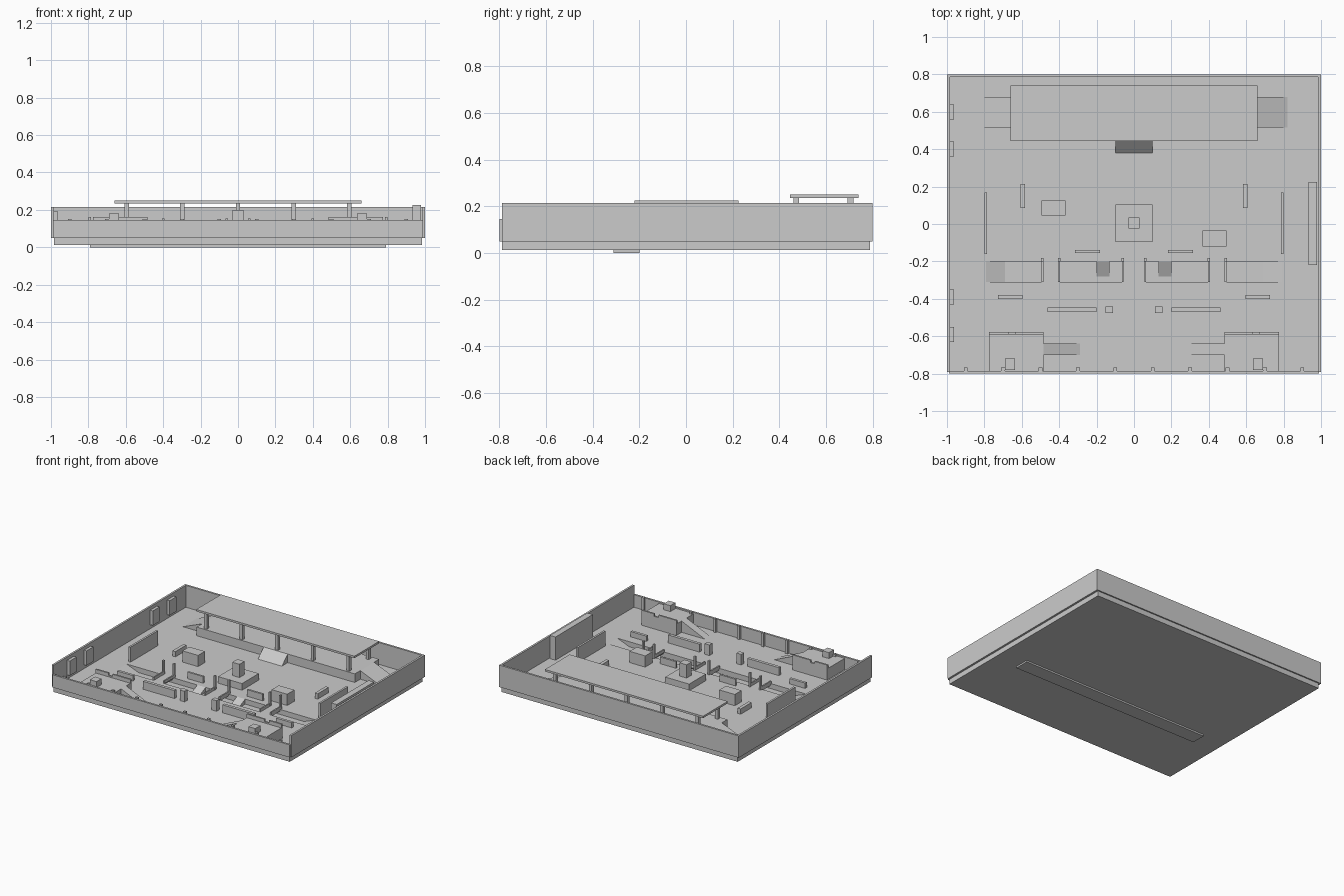
import bpy, bmesh

if "Cube" in bpy.data.objects:
    bpy.data.objects.remove(bpy.data.objects["Cube"])

FLOOR = 0.05


def mesh_object(name, verts, faces):
    me = bpy.data.meshes.new(name)
    me.from_pydata(verts, [], faces)
    bm = bmesh.new()
    bm.from_mesh(me)
    bmesh.ops.recalc_face_normals(bm, faces=bm.faces)
    bm.to_mesh(me)
    bm.free()
    ob = bpy.data.objects.new(name, me)
    bpy.context.collection.objects.link(ob)
    return ob


def box(name, x0, x1, y0, y1, z0, z1):
    v = [(x, y, z) for x in (x0, x1) for y in (y0, y1) for z in (z0, z1)]
    f = [(0, 1, 3, 2), (4, 6, 7, 5), (0, 4, 5, 1), (2, 3, 7, 6), (0, 2, 6, 4), (1, 5, 7, 3)]
    return mesh_object(name, v, f)


def ramp(name, axis, high, low, a, b, z0, z1):
    """Wedge running along axis from its high end to its low end; a..b is its width."""
    prof = [(high, z0), (low, z0), (high, z1)]
    if axis == 'x':
        v = [(p, w, z) for w in (a, b) for p, z in prof]
    else:
        v = [(w, p, z) for w in (a, b) for p, z in prof]
    f = [(0, 1, 2), (3, 5, 4), (0, 3, 4, 1), (1, 4, 5, 2), (2, 5, 3, 0)]
    return mesh_object(name, v, f)


def pair(name, x0, x1, *rest):
    box(name + "_left", -x1, -x0, *rest)
    box(name + "_right", x0, x1, *rest)


# Floor slab with the trench cut through it
slab = box("floor_slab", -0.985, 0.985, -0.79, 0.79, 0.012, FLOOR)
cutter = box("trench_cutter", -0.79, 0.79, -0.31, -0.20, -0.1, 0.2)
cutter.hide_render = True
mod = slab.modifiers.new("trench", 'BOOLEAN')
mod.operation = 'DIFFERENCE'
mod.solver = 'EXACT'
mod.object = cutter
bpy.context.view_layer.objects.active = slab
bpy.ops.object.modifier_apply(modifier=mod.name)
bpy.data.objects.remove(cutter)
box("trench_floor", -0.79, 0.79, -0.31, -0.20, 0.0, 0.012)

# Trench bridges, ramps, rails and posts
for n, x0, x1 in (("left", -0.49, -0.405), ("middle", -0.06, 0.06), ("right", 0.405, 0.49)):
    box("bridge_" + n, x0, x1, -0.31, -0.20, 0.036, FLOOR)
for s in (-1, 1):
    ramp("trench_end_ramp", 'x', s * 0.79, s * 0.69, -0.31, -0.20, 0.012, FLOOR)
    a, b = sorted((s * 0.13, s * 0.20))
    ramp("trench_side_ramp", 'y', -0.20, -0.28, a, b, 0.012, FLOOR)
    for x in (0.06, 0.40, 0.49):
        box("bridge_rail", s * x - 0.005, s * x + 0.005, -0.31, -0.20, FLOOR, 0.072)
        box("bridge_post", s * x - 0.006, s * x + 0.006, -0.20, -0.182, FLOOR, 0.155)

# Outer walls
pair("side_wall", 0.985, 1.0, -0.79, 0.79, FLOOR, 0.215)
box("back_wall", -1.0, 1.0, 0.785, 0.80, FLOOR, 0.215)
box("front_wall", -0.99, 0.99, -0.80, -0.785, FLOOR, 0.145)
for i in range(10):
    x = -0.9 + 0.2 * i
    box("front_wall_pillar", x - 0.01, x + 0.01, -0.785, -0.768, FLOOR, 0.152)

# Panels on the left wall, big panel on the right wall
for y in (0.60, 0.40, -0.39, -0.59):
    box("wall_panel", -0.985, -0.963, y - 0.04, y + 0.04, 0.08, 0.19)
box("tall_screen", 0.932, 0.978, -0.22, 0.225, FLOOR, 0.225)

# Rear platform with canopy and ramps
box("rear_platform", -0.66, 0.66, 0.45, 0.74, FLOOR, 0.115)
box("canopy", -0.66, 0.66, 0.445, 0.74, 0.235, 0.25)
for i in range(5):
    x = -0.594 + 0.297 * i
    for y in (0.473, 0.705):
        box("canopy_post", x - 0.012, x + 0.012, y - 0.0125, y + 0.0125, 0.115, 0.235)
for s in (-1, 1):
    ramp("platform_side_ramp", 'x', s * 0.66, s * 0.82, 0.515, 0.68, FLOOR, 0.115)
ramp("platform_front_ramp", 'y', 0.45, 0.38, -0.10, 0.10, FLOOR, 0.115)

# Front corner platforms with notched parapet, crate and ramp
pair("corner_platform", 0.485, 0.775, -0.785, -0.59, FLOOR, 0.135)
pair("parapet_base", 0.485, 0.775, -0.59, -0.577, FLOOR, 0.145)
pair("parapet_inner", 0.485, 0.635, -0.59, -0.577, 0.145, 0.163)
pair("parapet_outer", 0.67, 0.775, -0.59, -0.577, 0.145, 0.163)
pair("corner_crate", 0.635, 0.69, -0.78, -0.72, 0.135, 0.18)
for s in (-1, 1):
    ramp("corner_ramp", 'x', s * 0.485, s * 0.29, -0.70, -0.64, FLOOR, 0.135)

# Centre pedestal
box("pedestal_base", -0.10, 0.10, -0.095, 0.105, FLOOR, 0.10)
box("pedestal_column", -0.03, 0.03, -0.025, 0.035, 0.10, 0.20)

# Cover blocks and low walls
box("crate_left", -0.495, -0.365, 0.045, 0.125, FLOOR, 0.135)
box("crate_right", 0.365, 0.495, -0.12, -0.035, FLOOR, 0.135)
pair("flank_wall", 0.785, 0.80, -0.16, 0.168, FLOOR, 0.163)
pair("bench", 0.582, 0.607, 0.085, 0.215, FLOOR, 0.09)
pair("low_wall_inner", 0.182, 0.315, -0.155, -0.14, FLOOR, 0.10)
pair("low_wall_outer", 0.597, 0.728, -0.40, -0.38, FLOOR, 0.09)
pair("low_wall_long", 0.20, 0.463, -0.47, -0.447, FLOOR, 0.11)
pair("short_post", 0.113, 0.153, -0.475, -0.44, FLOOR, 0.13)
